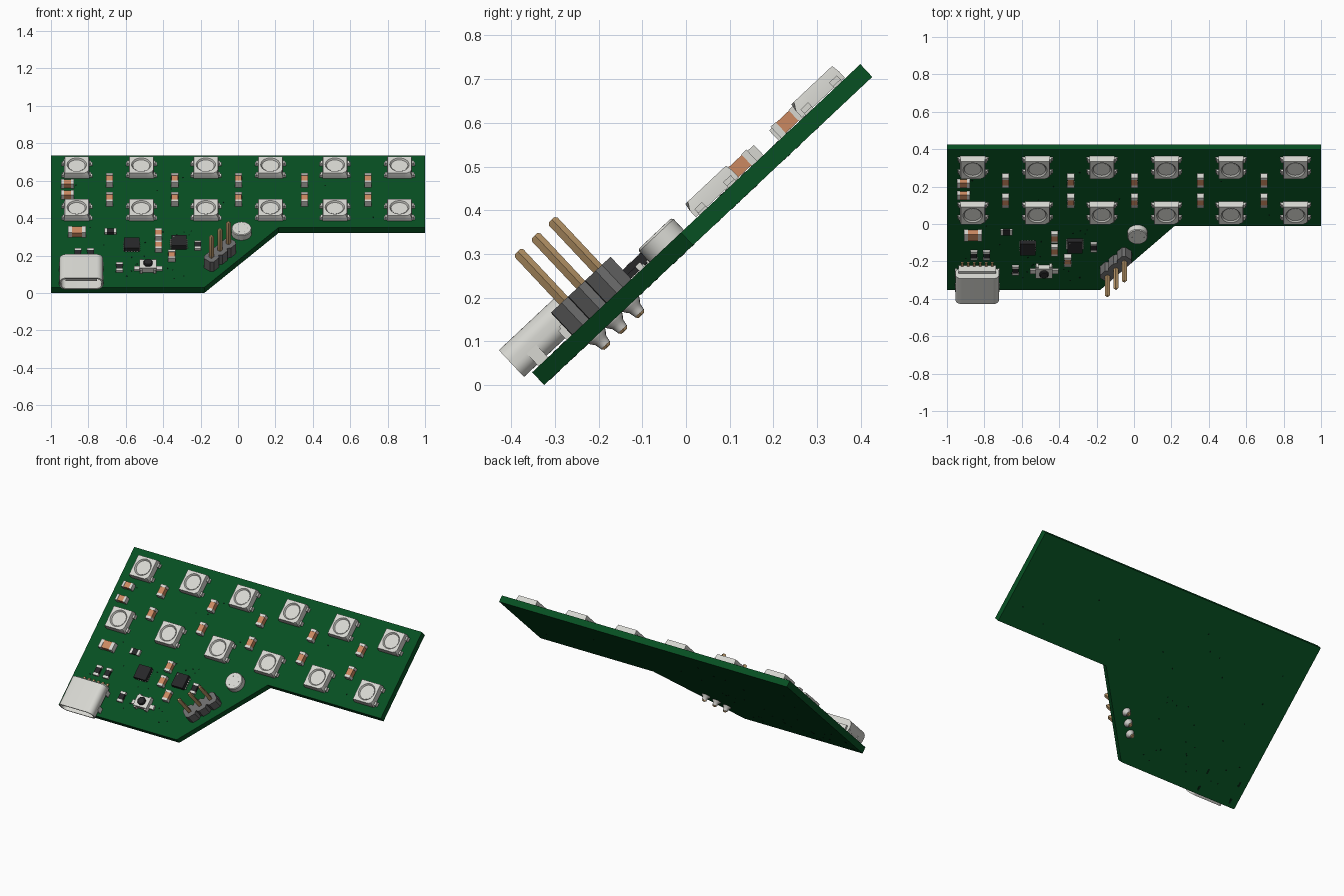
import bpy, bmesh, math, random
from mathutils import Matrix, Vector

if "Cube" in bpy.data.objects:
    bpy.data.objects.remove(bpy.data.objects["Cube"])

# Board frame: x across, v up the slope, w out of the board face
TILT = Matrix.Translation((0, -0.352, 0.0292)) @ Matrix.Rotation(math.radians(43.2), 4, 'X')
T = 0.04  # board thickness

COLOURS = {
    "board_green": (0.002, 0.079, 0.016),
    "via_dark": (0.001, 0.015, 0.005),
    "light_metal": (0.68, 0.68, 0.64),
    "ring_grey": (0.48, 0.48, 0.45),
    "capacitor_orange": (0.60, 0.25, 0.12),
    "chip_black": (0.02, 0.02, 0.022),
    "header_grey": (0.15, 0.15, 0.15),
    "pin_gold": (0.52, 0.33, 0.15),
    "solder_grey": (0.60, 0.59, 0.56),
}
MATS = {}
for cname, c in COLOURS.items():
    m = bpy.data.materials.new(cname)
    m.diffuse_color = (*c, 1)
    m.use_nodes = True
    m.node_tree.nodes["Principled BSDF"].inputs["Base Color"].default_value = m.diffuse_color
    MATS[cname] = m


class Part:
    """Collects lofted solids in board coordinates, then makes one object."""

    def __init__(self, name, at=(0, 0), rot=0):
        self.name, self.bm, self.used = name, bmesh.new(), []
        self.local = Matrix.Translation((at[0], at[1], 0)) @ Matrix.Rotation(rot, 4, 'Z')

    def slot(self, mat):
        if mat not in self.used:
            self.used.append(mat)
        return self.used.index(mat)

    def loft(self, loops, mat, inner=None, inner_from=99):
        rings = [[self.bm.verts.new(self.local @ Vector(p)) for p in lp] for lp in loops]
        n = len(rings[0])
        for k in range(len(rings) - 1):
            idx = self.slot(inner if k >= inner_from else mat)
            for i in range(n):
                j = (i + 1) % n
                f = self.bm.faces.new((rings[k][i], rings[k][j], rings[k + 1][j], rings[k + 1][i]))
                f.material_index = idx
        for r in (rings[0], rings[-1]):
            self.bm.faces.new(r).material_index = self.slot(mat)

    def prism(self, pts, w0, w1, mat):
        self.loft([[(x, v, w) for x, v in pts] for w in (w0, w1)], mat)

    def box(self, x, v, sx, sv, w0, w1, mat):
        a, b = sx / 2, sv / 2
        self.prism([(x - a, v - b), (x + a, v - b), (x + a, v + b), (x - a, v + b)], w0, w1, mat)

    def lathe(self, x, v, profile, mat, n=32):
        self.loft([[(x + r * math.cos(i * math.tau / n), v + r * math.sin(i * math.tau / n), w)
                    for i in range(n)] for r, w in profile], mat)

    def finish(self, smooth=True):
        bmesh.ops.recalc_face_normals(self.bm, faces=self.bm.faces)
        me = bpy.data.meshes.new(self.name)
        self.bm.to_mesh(me)
        self.bm.free()
        me.transform(TILT)
        for u in self.used:
            me.materials.append(MATS[u])
        ob = bpy.data.objects.new(self.name, me)
        bpy.context.collection.objects.link(ob)
        if smooth:
            bpy.ops.object.select_all(action='DESELECT')
            ob.select_set(True)
            bpy.context.view_layer.objects.active = ob
            bpy.ops.object.shade_smooth_by_angle(angle=math.radians(35))


# Circuit board
p = Part("circuit_board")
p.prism([(-1, 0), (-0.18, 0), (0.216, 0.467), (1, 0.467), (1, 1.03), (-1, 1.03)], -T, 0, "board_green")
p.finish(False)

# Tiny via holes, shown on both faces
random.seed(4)
p = Part("via_holes")
spots = [(random.uniform(-0.95, -0.2), random.uniform(0.05, 0.5)) for _ in range(24)]
spots += [(random.uniform(-0.95, 0.9), random.uniform(0.5, 0.98)) for _ in range(12)]
for x, v in spots:
    for w in (0, -T):
        p.lathe(x, v, [(0.0045, w - 0.0008), (0.0045, w + 0.0008)], "via_dark", 8)
for x in (-0.952, -0.724):
    for v in (0.035, 0.14):
        p.box(x, v, 0.012, 0.03, -T - 0.0008, -T + 0.001, "via_dark")
p.finish(False)


# Square lamps with a round recess and four side legs
def square(half, w, n=32, cut=None):
    pts = []
    for i in range(n):
        a = math.tau * i / n
        c, s = math.cos(a), math.sin(a)
        k = half / max(abs(c), abs(s))
        if cut and c - s > 0:
            k = min(k, cut / (c - s))
        pts.append((c * k, s * k, w))
    return pts


def circle(r, w, n=32):
    return [(r * math.cos(math.tau * i / n), r * math.sin(math.tau * i / n), w) for i in range(n)]


for row, v in enumerate((0.583, 0.916)):
    for i in range(6):
        p = Part(f"lamp_{row}_{i}", (-0.862 + 0.345 * i, v))
        p.loft([square(0.067, 0.002), square(0.067, 0.022), square(0.064, 0.041, cut=0.112),
                circle(0.052, 0.041), circle(0.045, 0.033), circle(0.02, 0.033)],
               "light_metal", "ring_grey", 3)
        p.lathe(0, 0, [(0.044, 0.032), (0.044, 0.0338)], "light_metal")
        for sx in (-1, 1):
            for y in (-0.045, 0.045):
                p.box(sx * 0.071, y, 0.012, 0.024, 0.0, 0.018, "light_metal")
                p.box(sx * 0.077, y, 0.012, 0.024, 0.0, 0.006, "light_metal")
        p.finish()


# Two-ended chips: coloured middle with metal end caps
def chip(name, x, v, length, width, height, mat, upright):
    p = Part(name, (x, v), math.pi / 2 if upright else 0)
    p.box(0, 0, length * 0.6, width * 0.94, 0.002, height * 0.95, mat)
    for s in (-1, 1):
        p.box(s * length * 0.39, 0, length * 0.22, width, 0, height, "light_metal")
    p.finish(False)


for i, x in enumerate((-0.687, -0.338, 0.002, 0.356, 0.695)):
    for j, v in enumerate((0.67, 0.818)):
        chip(f"capacitor_{i}_{j}", x, v, 0.072, 0.038, 0.036, "capacitor_orange", True)
for i, v in enumerate((0.707, 0.793)):
    chip(f"edge_capacitor_{i}", -0.912, v, 0.068, 0.038, 0.032, "capacitor_orange", False)
for i, (x, v) in enumerate(((-0.425, 0.40), (-0.425, 0.305), (-0.354, 0.23))):
    chip(f"small_capacitor_{i}", x, v, 0.066, 0.038, 0.03, "capacitor_orange", True)
chip("large_capacitor", -0.861, 0.415, 0.095, 0.052, 0.036, "capacitor_orange", False)
for i, (x, v, up) in enumerate(((-0.682, 0.43, False), (-0.856, 0.26, True), (-0.788, 0.26, True),
                                (-0.634, 0.15, True), (-0.215, 0.32, True))):
    chip(f"resistor_{i}", x, v, 0.064, 0.036, 0.015, "chip_black", up)

# Flat square controller chip with tiny edge contacts
p = Part("controller_chip", (-0.568, 0.32))
p.box(0, 0, 0.084, 0.084, 0.001, 0.027, "chip_black")
for k in range(5):
    o = -0.03 + 0.015 * k
    for s in (-1, 1):
        p.box(s * 0.0415, o, 0.004, 0.007, 0, 0.006, "light_metal")
        p.box(o, s * 0.0415, 0.007, 0.004, 0, 0.006, "light_metal")
p.finish(False)

# Second chip with short legs left and right
p = Part("driver_chip", (-0.316, 0.337))
p.box(0, 0, 0.08, 0.084, 0.003, 0.029, "chip_black")
for k in range(5):
    for s in (-1, 1):
        p.box(s * 0.042, -0.03 + 0.015 * k, 0.01, 0.007, 0, 0.007, "light_metal")
p.lathe(-0.028, 0.03, [(0.005, 0.028), (0.005, 0.03)], "header_grey", 12)
p.finish(False)

# Push button
p = Part("push_button", (-0.481, 0.15))
p.box(0, 0, 0.092, 0.068, 0.002, 0.034, "light_metal")
for s in (-1, 1):
    p.box(s * 0.06, -0.008, 0.032, 0.026, 0, 0.012, "light_metal")
    p.box(s * 0.036, 0, 0.014, 0.084, 0, 0.028, "light_metal")
p.lathe(0, 0, [(0.024, 0.033), (0.024, 0.045), (0.020, 0.049)], "chip_black", 24)
p.finish()

# Round sensor can with perforations
p = Part("round_sensor", (0.019, 0.422))
p.lathe(0, 0, [(0.054, 0), (0.054, 0.034), (0.05, 0.039)], "light_metal")
for k in range(6):
    a = k * math.tau / 6
    p.lathe(0.032 * math.cos(a), 0.032 * math.sin(a), [(0.004, 0.038), (0.004, 0.0397)], "ring_grey", 8)
p.finish()

# Three-pin header, parallel to the slanted edge
p = Part("pin_header", (-0.097, 0.218), math.atan2(0.467, 0.396))
for k in (-1, 0, 1):
    x = 0.07 * k
    c, h = 0.014, 0.035
    p.prism([(x - h, -h + c), (x - h + c, -h), (x + h - c, -h), (x + h, -h + c),
             (x + h, h - c), (x + h - c, h), (x - h + c, h), (x - h, h - c)], 0, 0.07, "header_grey")
    a = 0.0095
    p.loft([[(x + sx * s, sy * s, w) for sx, sy in ((-1, -1), (1, -1), (1, 1), (-1, 1))]
            for s, w in ((0.006, -0.076), (a, -0.071), (a, 0.219), (0.006, 0.224))], "pin_gold")
    p.lathe(x, 0, [(0.026, -T), (0.024, -T - 0.005), (0.017, -T - 0.013),
                   (0.0145, -T - 0.024), (0.0135, -T - 0.03)], "solder_grey", 16)
p.finish()

# Cable socket: hollow rounded shell, tongue, legs and rear contacts
p = Part("cable_socket", (-0.838, 0))


def slot_loop(hx, hw, r, v, n=8):
    pts = []
    for q, (sx, sw) in enumerate(((1, 1), (-1, 1), (-1, -1), (1, -1))):
        for i in range(n + 1):
            a = math.pi / 2 * (q + i / n)
            pts.append((sx * (hx - r) + r * math.cos(a), v, 0.047 + sw * (hw - r) + r * math.sin(a)))
    return pts


p.loft([slot_loop(0.117, 0.042, 0.034, 0.165), slot_loop(0.117, 0.042, 0.034, -0.021),
        slot_loop(0.109, 0.034, 0.028, -0.021), slot_loop(0.109, 0.034, 0.028, 0.13)], "light_metal")
p.box(0, 0.07, 0.17, 0.13, 0.041, 0.053, "light_metal")
p.box(0, 0.165, 0.2, 0.03, 0.002, 0.05, "light_metal")
for s in (-1, 1):
    for v in (0.035, 0.14):
        p.box(s * 0.114, v, 0.01, 0.03, -T + 0.002, 0.04, "light_metal")
for k in range(6):
    p.box(-0.08 + 0.032 * k, 0.19, 0.014, 0.026, 0, 0.008, "pin_gold")
p.finish()
